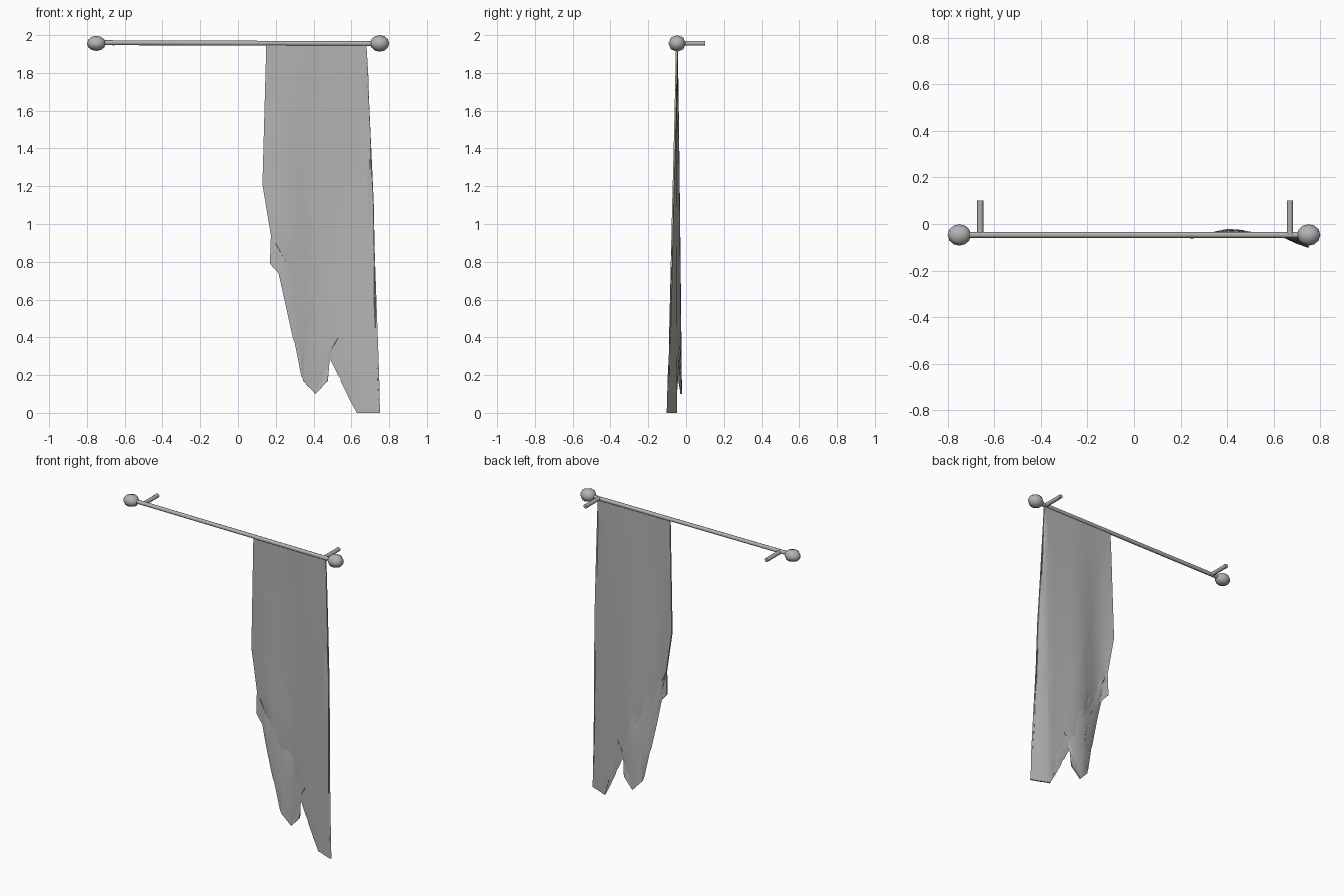
import bpy, bmesh, math
from mathutils import Vector

if "Cube" in bpy.data.objects:
    bpy.data.objects.remove(bpy.data.objects["Cube"], do_unlink=True)

# Single plain grey
grey = bpy.data.materials.new("plain_grey")
grey.use_nodes = True
color = (0.45, 0.45, 0.45, 1)
grey.diffuse_color = color
grey.node_tree.nodes["Principled BSDF"].inputs["Base Color"].default_value = color


def finish(obj, name, angle):
    obj.name = name
    obj.data.materials.append(grey)
    bpy.ops.object.select_all(action="DESELECT")
    obj.select_set(True)
    bpy.context.view_layer.objects.active = obj
    bpy.ops.object.shade_smooth_by_angle(angle=math.radians(angle))


def bar(name, start, end, radius):
    a, b = Vector(start), Vector(end)
    bpy.ops.mesh.primitive_cylinder_add(
        vertices=8, radius=radius, depth=(b - a).length, location=(a + b) / 2,
        rotation=(b - a).to_track_quat("Z", "Y").to_euler())
    finish(bpy.context.object, name, 50)


ROD_Y = -0.047

# Rod with end balls and wall pegs
bar("curtain_rod", (-0.72, ROD_Y, 1.96), (0.72, ROD_Y, 1.955), 0.013)
for side, x, height in (("right", -0.75, 0.04), ("left", 0.75, 0.044)):
    bpy.ops.mesh.primitive_uv_sphere_add(
        segments=8, ring_count=6, radius=1, location=(x, ROD_Y, 2 - 0.044),
        rotation=(0, math.pi / 2, 0))
    bpy.context.object.scale = (height, 0.046, 0.05)
    finish(bpy.context.object, side + "_finial", 50)
for side, x in (("right", -0.66), ("left", 0.67)):
    bar(side + "_wall_peg", (x, ROD_Y, 1.957), (x, 0.10, 1.957), 0.013)

# Torn curtain: outline cut into strips, then folded
TOP = 1.95
outline = [(0.15, TOP), (0.13, 1.21), (0.175, 0.94), (0.17, 0.79), (0.285, 0.66),
           (0.345, 0.55), (0.37, 0.42), (0.345, 0.17), (0.41, 0.10), (0.475, 0.17),
           (0.49, 0.33), (0.54, 0.415), (0.545, 0.28), (0.595, 0.19), (0.60, 0.10),
           (0.63, 0), (0.75, 0), (0.73, 0.40), (0.718, 1.1), (0.68, TOP)]
folds = [(0.10, 0.024), (0.24, -0.012), (0.41, 0.024), (0.62, -0.003), (0.76, -0.05)]


def fold_depth(x):
    for (x0, d0), (x1, d1) in zip(folds, folds[1:]):
        if x <= x1:
            t = (x - x0) / (x1 - x0)
            return d0 + (d1 - d0) * t * t * (3 - 2 * t)
    return folds[-1][1]


bm = bmesh.new()
bm.faces.new([bm.verts.new((x, 0, z)) for x, z in outline])
bmesh.ops.triangulate(bm, faces=bm.faces[:])
cuts = [((0.15 + 0.05 * i, 0, 0), (1, 0, 0)) for i in range(12)]
cuts += [((0, 0, 0.2 * i), (0, 0, 1)) for i in range(1, 10)]
for point, normal in cuts:
    bmesh.ops.bisect_plane(bm, geom=bm.verts[:] + bm.edges[:] + bm.faces[:],
                           plane_co=point, plane_no=normal)
for v in bm.verts:
    drop = max(0, TOP - v.co.z) / TOP
    v.co.y = ROD_Y - 0.002 + fold_depth(v.co.x) * drop ** 0.8
bmesh.ops.recalc_face_normals(bm, faces=bm.faces[:])
mesh = bpy.data.meshes.new("torn_curtain")
bm.to_mesh(mesh)
bm.free()
curtain = bpy.data.objects.new("torn_curtain", mesh)
bpy.context.collection.objects.link(curtain)
solid = curtain.modifiers.new("cloth_thickness", "SOLIDIFY")
solid.thickness = 0.009
solid.offset = 0
bpy.context.view_layer.objects.active = curtain
bpy.ops.object.modifier_apply(modifier=solid.name)
finish(curtain, "torn_curtain", 40)
